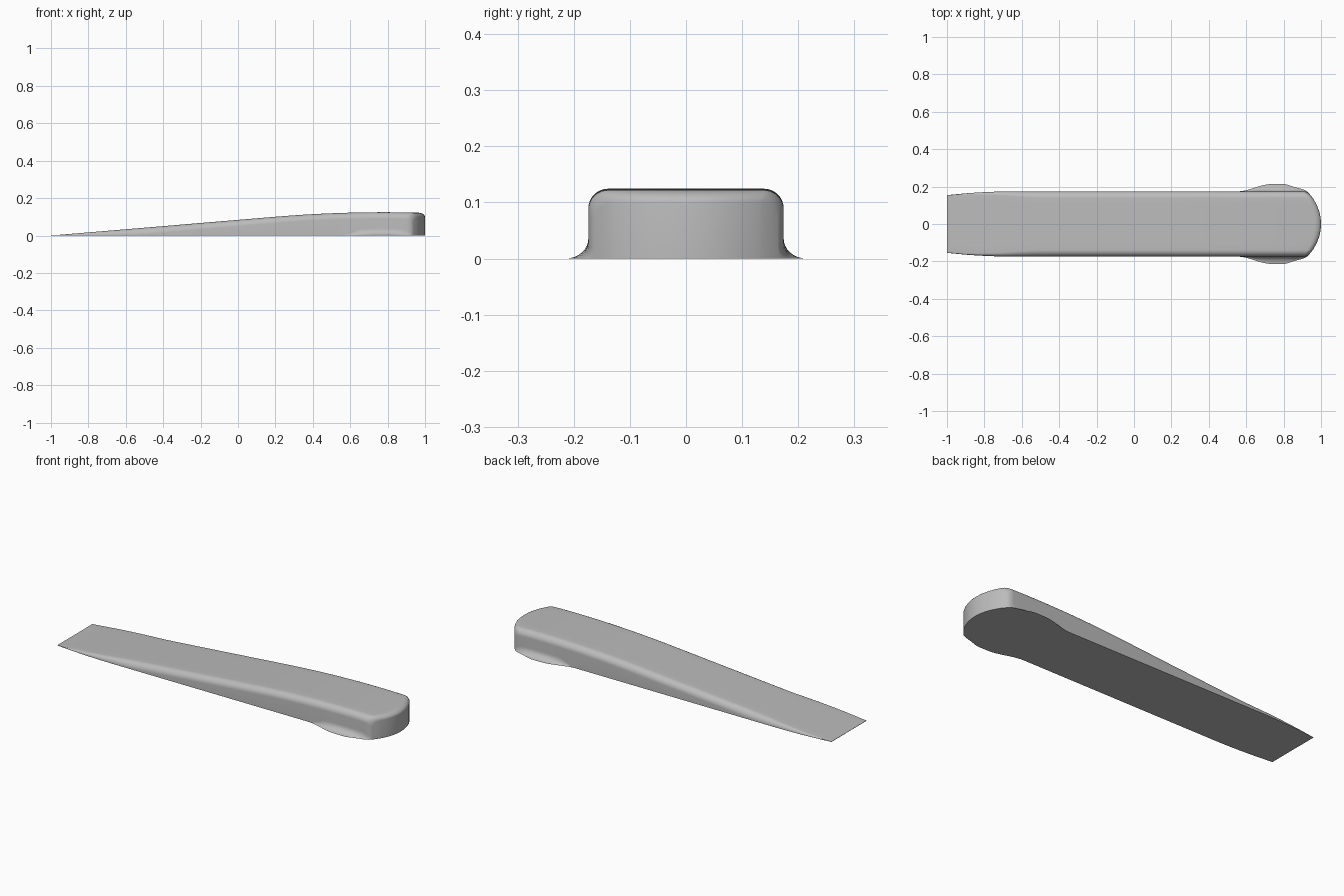
import bpy, bmesh, math

cube = bpy.data.objects.get("Cube")
if cube:
    bpy.data.objects.remove(cube)

ARC = 8          # segments in each rounded corner
END_RADIUS = 0.24


def ramp(v, a, b):
    t = min(1, max(0, (v - a) / (b - a)))
    return t * t * (3 - 2 * t)


def height(x):
    # straight ramp that eases over into a gentle crown
    straight = 0.0835 * (min(x, 0.2) + 1)
    d = max(0, x - 0.2)
    return max(0.0015, straight + 0.0835 * d - 0.072 * d * d)


def section(s):
    # half profile: flat top, rounded shoulder, flared foot
    e = max(0, (s - 0.965) / 0.035)
    drop = 1 - math.sqrt(max(0, 1 - e * e))
    w = 0.174 - 0.02 * max(0, (-0.65 - s) / 0.35) ** 2 - 0.01 * drop
    h = height(s) - 0.022 * drop
    r = min(0.035, h * 0.9)
    f = 0.04 * ramp(s, 0.55, 0.74) * (1 - 0.8 * ramp(s, 0.8, 1.04))
    fh = min(0.036, f * 1.8)
    half = [((w - r) * k / 4, h) for k in range(4)]
    angles = [math.pi / 2 * k / ARC for k in range(ARC + 1)]
    half += [(w - r + r * math.sin(a), h - r + r * math.cos(a)) for a in angles]
    half += [(w + f - f * math.cos(a), fh - fh * math.sin(a)) for a in angles]
    return [(-y, z) for y, z in reversed(half[1:])] + half


def place(s, y, z):
    # bow the thick end outwards in plan
    sag = END_RADIUS - math.sqrt(END_RADIUS ** 2 - y * y)
    return (s - sag * max(0, (s - 0.8) / 0.2), y, z)


# stations along the length, denser at the foot and the rounded end
stations = [-1 + 0.05 * k for k in range(31)]
stations += [0.52 + 0.02 * k for k in range(23)]
stations += [0.965 + 0.035 * math.sin(math.pi / 2 * k / ARC) for k in range(ARC + 1)]

bm = bmesh.new()
tops, bottoms = [], []
for s in stations:
    pts = section(s)
    tops.append([bm.verts.new(place(s, y, z)) for y, z in pts])
    bottoms.append([bm.verts.new(place(s, y, 0)) for y, z in pts])

# upper skin, underside and both ends
n = len(tops[0])
for j in range(len(stations) - 1):
    for i in range(n - 1):
        a, b = tops[j], tops[j + 1]
        bm.faces.new((a[i], b[i], b[i + 1], a[i + 1]))
        a, b = bottoms[j], bottoms[j + 1]
        bm.faces.new((a[i], a[i + 1], b[i + 1], b[i]))
for j in (0, -1):
    for i in range(n - 1):
        t, b = tops[j], bottoms[j]
        bm.faces.new((t[i], t[i + 1], b[i + 1], b[i]))
bmesh.ops.remove_doubles(bm, verts=bm.verts, dist=0.00002)
bmesh.ops.recalc_face_normals(bm, faces=bm.faces)

mesh = bpy.data.meshes.new("wedge_body")
bm.to_mesh(mesh)
bm.free()
wedge = bpy.data.objects.new("wedge_body", mesh)
bpy.context.collection.objects.link(wedge)

# plain grey rubber
grey = bpy.data.materials.new("grey_rubber")
grey.use_nodes = True
colour = (0.5, 0.5, 0.5, 1)
grey.diffuse_color = colour
grey.node_tree.nodes["Principled BSDF"].inputs["Base Color"].default_value = colour
mesh.materials.append(grey)

bpy.ops.object.select_all(action="DESELECT")
wedge.select_set(True)
bpy.context.view_layer.objects.active = wedge
bpy.ops.object.shade_smooth_by_angle(angle=math.radians(50))
